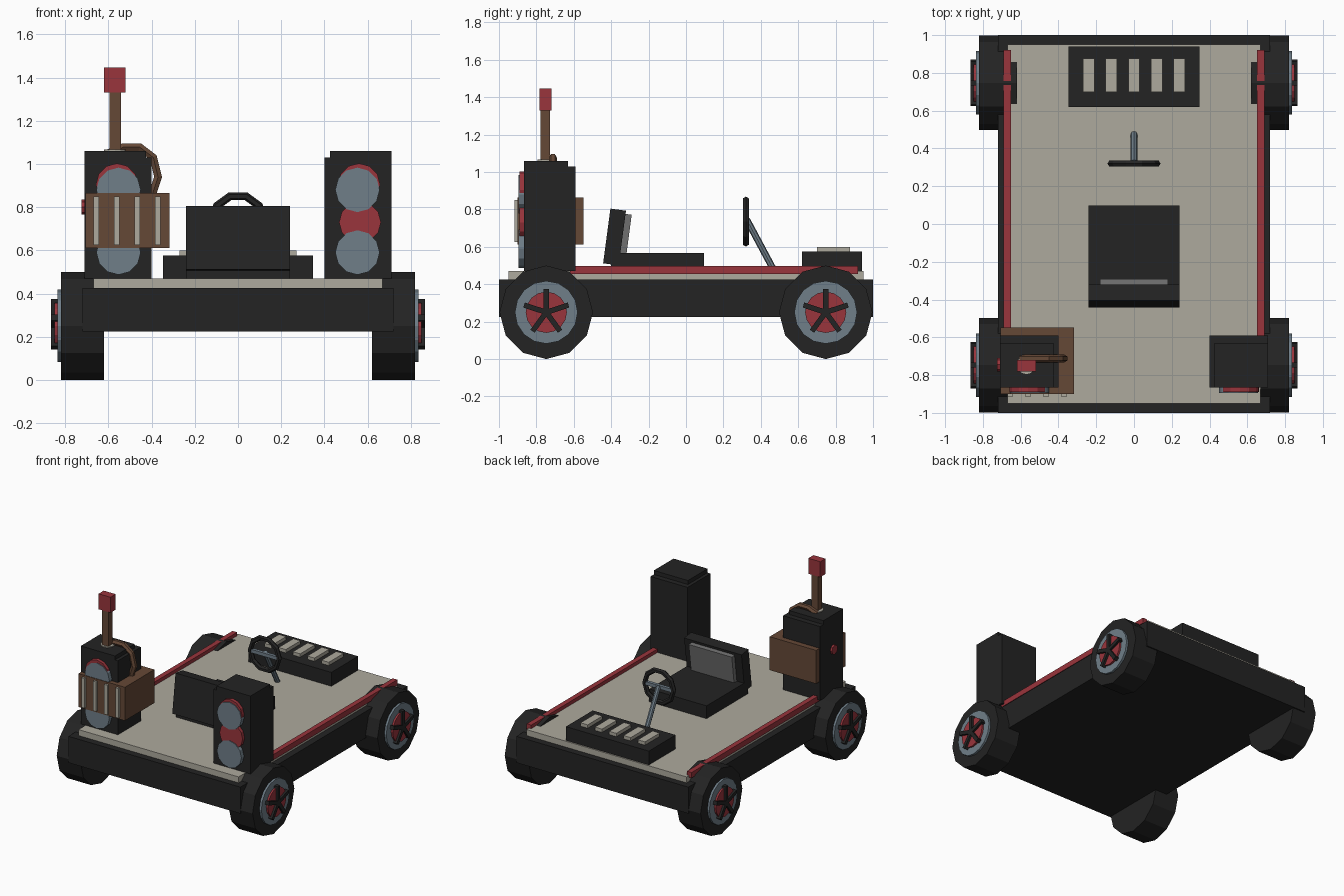
import bpy, math
from mathutils import Vector

if "Cube" in bpy.data.objects:
    bpy.data.objects.remove(bpy.data.objects["Cube"])


def material(name, r, g, b):
    m = bpy.data.materials.new(name)
    m.diffuse_color = (r, g, b, 1)
    m.use_nodes = True
    m.node_tree.nodes["Principled BSDF"].inputs["Base Color"].default_value = m.diffuse_color
    return m


BLACK = material("black", 0.017, 0.017, 0.017)
BEIGE = material("beige", 0.42, 0.40, 0.34)
RED = material("red", 0.32, 0.035, 0.045)
BROWN = material("brown", 0.13, 0.065, 0.037)
BLUE = material("blue grey", 0.16, 0.21, 0.25)
GREY = material("grey", 0.16, 0.16, 0.16)


def finish(name, mat):
    o = bpy.context.object
    o.name = name
    o.data.materials.clear()
    o.data.materials.append(mat)
    return o


def box(name, mat, x0, x1, y0, y1, z0, z1, rot=(0, 0, 0)):
    bpy.ops.mesh.primitive_cube_add(
        size=1, location=((x0 + x1) / 2, (y0 + y1) / 2, (z0 + z1) / 2), rotation=rot)
    o = finish(name, mat)
    o.scale = (abs(x1 - x0), abs(y1 - y0), abs(z1 - z0))
    return o


def rod(name, mat, a, b, r, sides=12):
    """Cylinder from point a to point b."""
    a, b = Vector(a), Vector(b)
    d = b - a
    bpy.ops.mesh.primitive_cylinder_add(
        vertices=sides, radius=r, depth=d.length, location=(a + b) / 2,
        rotation=d.to_track_quat('Z', 'Y').to_euler())
    return finish(name, mat)


# Chassis and deck
box("chassis", BLACK, -0.72, 0.72, -1, 1, 0.225, 0.425)
box("deck", BEIGE, -0.67, 0.67, -0.95, 0.95, 0.42, 0.47)

for s in (-1, 1):
    # Side rails
    box("side_rail", RED, s * 0.652, s * 0.69, -0.62, 0.92, 0.455, 0.497)
    # Wheels with hub, cap and five spokes
    for y in (-0.747, 0.747):
        rod("tyre", BLACK, (s * 0.62, y, 0.25), (s * 0.82, y, 0.25), 0.25)
        rod("wheel_rim", BLUE, (s * 0.75, y, 0.25), (s * 0.836, y, 0.25), 0.168, 16)
        rod("hub_cap", RED, (s * 0.75, y, 0.25), (s * 0.85, y, 0.25), 0.11, 16)
        for i in range(5):
            a = math.tau * i / 5
            box("spoke", BLACK, s * 0.83, s * 0.866,
                y - 0.0625 * math.sin(a) - 0.014, y - 0.0625 * math.sin(a) + 0.014,
                0.25 + 0.0625 * math.cos(a) - 0.0625, 0.25 + 0.0625 * math.cos(a) + 0.0625,
                (a, 0, 0))
    # Towers with stepped top and round lamps
    box("tower", BLACK, s * 0.40, s * 0.71, -0.865, -0.59, 0.47, 1.03)
    box("tower_cap", BLACK, s * 0.425, s * 0.71, -0.865, -0.63, 1.03, 1.06)
    for x, z, r, mat, y in ((0.56, 0.905, 0.098, RED, -0.89), (0.565, 0.73, 0.097, RED, -0.89),
                            (0.553, 0.88, 0.103, BLUE, -0.896), (0.553, 0.59, 0.103, BLUE, -0.896)):
        rod("tower_lamp", mat, (s * x, -0.85, z), (s * x, y, z), r)

# Wooden crate around the left tower, with slats and side knob
box("crate", BROWN, -0.706, -0.317, -0.90, -0.548, 0.612, 0.865)
for x in (-0.656, -0.561, -0.466, -0.371):
    box("crate_slat", BEIGE, x - 0.013, x + 0.013, -0.916, -0.89, 0.625, 0.85)
rod("side_knob", RED, (-0.70, -0.745, 0.80), (-0.725, -0.745, 0.80), 0.035, 8)

# Signal post
rod("post_base", BEIGE, (-0.57, -0.745, 1.05), (-0.57, -0.745, 1.067), 0.05)
box("post", BROWN, -0.596, -0.542, -0.777, -0.727, 1.05, 1.34)
box("post_top", RED, -0.62, -0.52, -0.782, -0.72, 1.33, 1.447)

# Bent pipe
curve = bpy.data.curves.new("pipe", 'CURVE')
curve.dimensions = '3D'
curve.bevel_depth = 0.021
curve.bevel_resolution = 1
curve.use_fill_caps = True
path = [(-0.60, 1.05), (-0.53, 1.078), (-0.455, 1.078), (-0.392, 1.03), (-0.37, 0.94), (-0.40, 0.85)]
sp = curve.splines.new('POLY')
sp.points.add(len(path) - 1)
for p, (x, z) in zip(sp.points, path):
    p.co = (x, -0.712, z, 1)
sp.use_smooth = False
pipe = bpy.data.objects.new("pipe", curve)
curve.materials.append(BROWN)
bpy.context.collection.objects.link(pipe)

# Seat with tilted back and pad
TILT = (math.radians(-7.6), 0, 0)
box("seat_base", BLACK, -0.24, 0.24, -0.40, 0.097, 0.47, 0.567)
box("seat_back", BLACK, -0.24, 0.24, -0.424, -0.340, 0.505, 0.80, TILT)
box("seat_pad", GREY, -0.18, 0.18, -0.345, -0.305, 0.55, 0.775, TILT)

# Steering wheel and column
bpy.ops.mesh.primitive_torus_add(
    major_radius=0.121, minor_radius=0.019, major_segments=10, minor_segments=6,
    location=(0, 0.32, 0.735), rotation=(math.pi / 2, 0, 0))
finish("steering_wheel", BLACK)
box("steering_crossbar", BLUE, -0.115, 0.115, 0.308, 0.332, 0.722, 0.748)
rod("steering_column", BLUE, (0, 0.325, 0.745), (0, 0.475, 0.465), 0.018, 8)

# Control panel with five keys
box("control_panel", BLACK, -0.347, 0.347, 0.62, 0.94, 0.47, 0.575)
for i in range(-2, 3):
    box("panel_key", BEIGE, i * 0.12 - 0.03, i * 0.12 + 0.03, 0.70, 0.876, 0.56, 0.6)
